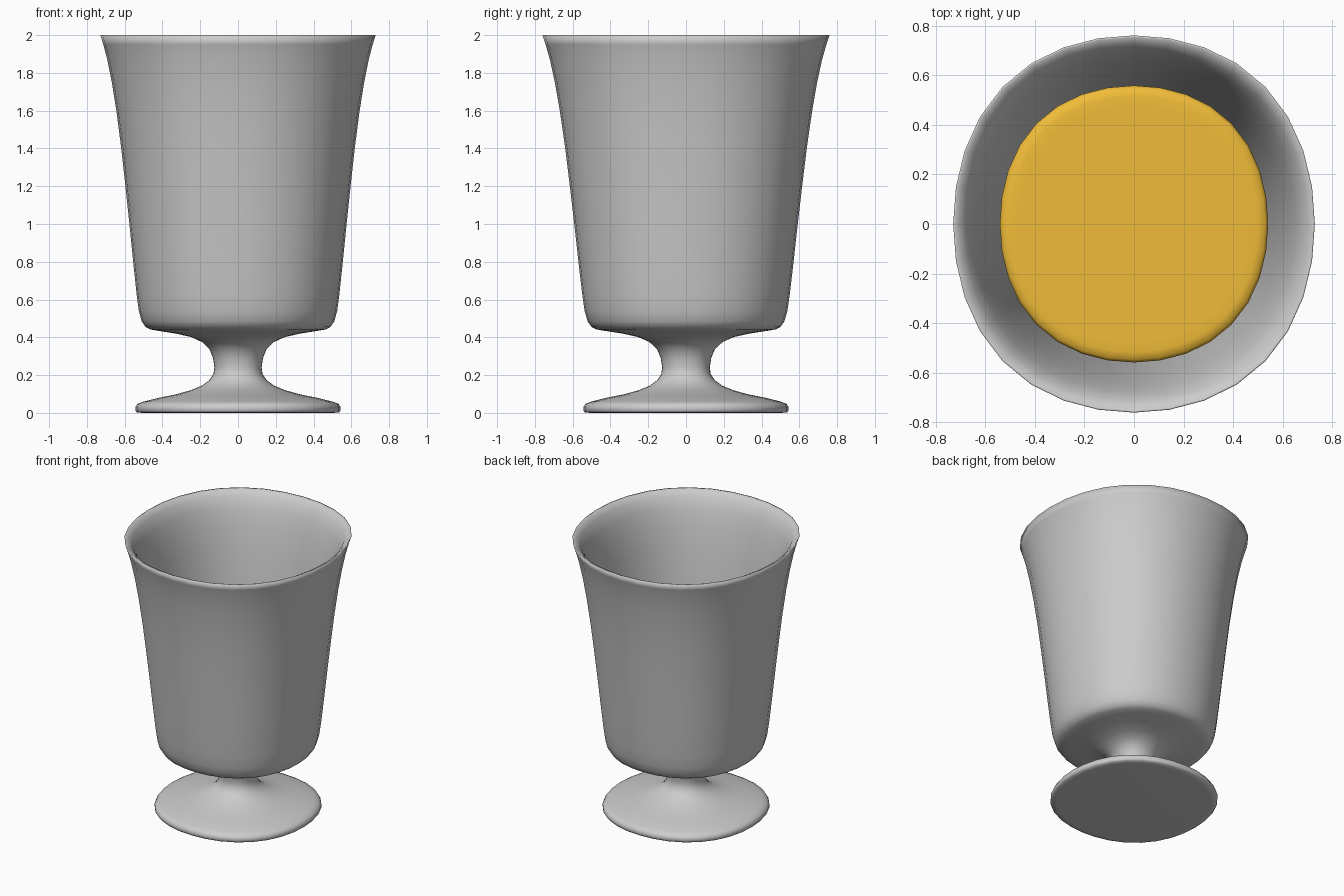
import bpy, bmesh, math

SEGS = 32
SQUARISH = 0.028  # slight bulge of every ring along the diagonals


def lathe(name, profile):
    """Stack slightly squared oval rings along a (radius, z) profile, capped at both ends."""
    bm = bmesh.new()
    rings = []
    for r, z in profile:
        # deeper than wide, more so toward the rim
        depth = 1 + 0.043 * max(0, min(1, (z - 0.05) / 0.4)) * (0.35 + 0.65 * z / 2)
        ring = []
        for i in range(SEGS):
            a = 2 * math.pi * i / SEGS
            q = r * (1 + SQUARISH * math.sin(2 * a) ** 2)
            ring.append(bm.verts.new((q * math.cos(a), q * depth * math.sin(a), z)))
        rings.append(ring)
    for lo, hi in zip(rings, rings[1:]):
        for i in range(SEGS):
            j = (i + 1) % SEGS
            bm.faces.new((lo[i], lo[j], hi[j], hi[i]))
    bm.faces.new(rings[0][::-1])
    bm.faces.new(rings[-1])
    bmesh.ops.recalc_face_normals(bm, faces=bm.faces)
    for f in bm.faces:
        f.smooth = True
    mesh = bpy.data.meshes.new(name)
    bm.to_mesh(mesh)
    bm.free()
    obj = bpy.data.objects.new(name, mesh)
    bpy.context.collection.objects.link(obj)
    return obj


# Foot, stem and outer bowl wall
outer = [(0.50, 0), (0.535, 0.002), (0.543, 0.012), (0.543, 0.03), (0.533, 0.048),
         (0.50, 0.06), (0.42, 0.08), (0.33, 0.098), (0.25, 0.12), (0.19, 0.145),
         (0.15, 0.175), (0.13, 0.205), (0.125, 0.24), (0.132, 0.29),
         (0.15, 0.335), (0.19, 0.375), (0.25, 0.402), (0.33, 0.42),
         (0.42, 0.434), (0.465, 0.442), (0.49, 0.455), (0.51, 0.485),
         (0.525, 0.54), (0.537, 0.63), (0.555, 0.80), (0.575, 1.0),
         (0.596, 1.2), (0.618, 1.4), (0.644, 1.6), (0.668, 1.75),
         (0.692, 1.87), (0.713, 1.95), (0.729, 2.0)]

# Soft rim and inner bowl wall
inner = [(0.722, 1.999), (0.705, 1.99), (0.682, 1.965), (0.652, 1.89),
         (0.622, 1.77), (0.594, 1.6), (0.568, 1.4), (0.546, 1.2), (0.525, 1.0),
         (0.505, 0.8), (0.488, 0.65), (0.475, 0.575), (0.45, 0.535),
         (0.41, 0.515), (0.38, 0.512)]
lathe("goblet", outer + inner)

# Drink filling most of the bowl
drink = lathe("drink", [
    (0.37, 0.516), (0.405, 0.52), (0.445, 0.54), (0.47, 0.58), (0.483, 0.65),
    (0.50, 0.8), (0.52, 1.0), (0.541, 1.18), (0.541, 1.20), (0.53, 1.215),
    (0.50, 1.22), (0.46, 1.22)])
amber = bpy.data.materials.new("amber_drink")
amber.diffuse_color = (0.87, 0.5, 0.04, 1)
drink.data.materials.append(amber)
